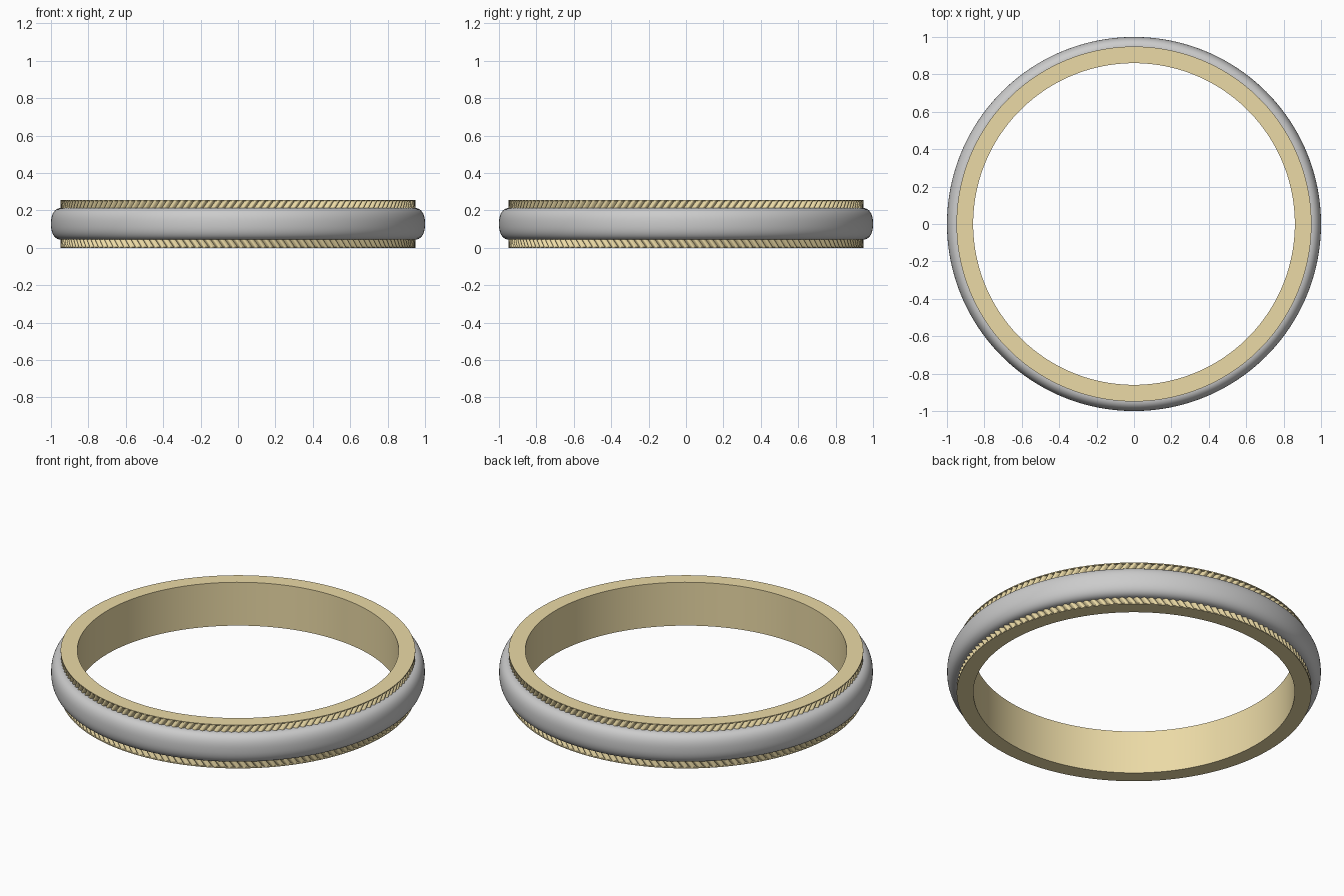
import bpy
from math import pi, sin, cos, tau, radians

if "Cube" in bpy.data.objects:
    bpy.data.objects.remove(bpy.data.objects["Cube"])

H = 0.256          # ring height
MID = H / 2
R_IN, R_OUT, R_GROOVE = 0.86, 0.949, 0.932

gold = bpy.data.materials.new("gold")
gold.diffuse_color = (0.83, 0.70, 0.38, 1)
gold.use_nodes = True
gold.node_tree.nodes["Principled BSDF"].inputs["Base Color"].default_value = gold.diffuse_color


def make(name, verts, faces, mat=None, angle=35):
    me = bpy.data.meshes.new(name)
    me.from_pydata(verts, [], faces)
    ob = bpy.data.objects.new(name, me)
    bpy.context.collection.objects.link(ob)
    if mat:
        me.materials.append(mat)
    bpy.ops.object.select_all(action='DESELECT')
    bpy.context.view_layer.objects.active = ob
    ob.select_set(True)
    bpy.ops.object.shade_smooth_by_angle(angle=radians(angle))
    return ob


def lathe(name, profile, segs=192, mat=None):
    """Revolve a closed, counter-clockwise (r, z) profile around z."""
    n = len(profile)
    verts = [(r * cos(tau * i / segs), r * sin(tau * i / segs), z)
             for i in range(segs) for r, z in profile]
    faces = []
    for i in range(segs):
        a, b = i * n, (i + 1) % segs * n
        for j in range(n):
            k = (j + 1) % n
            faces.append((a + j, b + j, b + k, a + k))
    return make(name, verts, faces, mat)


def rope_edge(name, z0, z1, lean, ridges=150, per=6):
    """Ring of slanted rounded ridges, sheared by lean from z0 to z1."""
    n = ridges * per
    verts = []
    rows = 4
    for k in range(rows):
        t = k / (rows - 1)
        for i in range(n):
            r = R_GROOVE + (R_OUT - 0.001 - R_GROOVE) * abs(sin(pi * i / per))
            a = tau * i / n + lean * (t - 0.5)
            verts.append((r * cos(a), r * sin(a), z0 + (z1 - z0) * t))
    faces = []
    for k in range(rows - 1):
        for i in range(n):
            j = (i + 1) % n
            faces.append((k * n + i, k * n + j, (k + 1) * n + j, (k + 1) * n + i))
    return make(name, verts, faces, gold, 50)


# gold inner band with thin lips at top and bottom
LIP = 0.005
lathe("inner_band", [(R_IN, 0), (R_OUT, 0), (R_OUT, LIP), (R_GROOVE, LIP),
                     (R_GROOVE, H - LIP), (R_OUT, H - LIP), (R_OUT, H), (R_IN, H)], mat=gold)

# twisted rope edges, mirrored about the middle
rope_edge("lower_rope_edge", LIP, 0.05, -0.035)
rope_edge("upper_rope_edge", H - 0.05, H - LIP, 0.035)

# domed outer band with a rounded (superellipse) section
dome = []
for i in range(25):
    a = -pi / 2 + pi * i / 24
    s, c = sin(a), max(cos(a), 0)
    dome.append((0.942 + 0.058 * c ** 0.85,
                 MID + 0.085 * abs(s) ** 0.85 * (1 if s > 0 else -1)))
lathe("outer_band", [(0.931, MID - 0.085)] + dome + [(0.931, MID + 0.085)])
